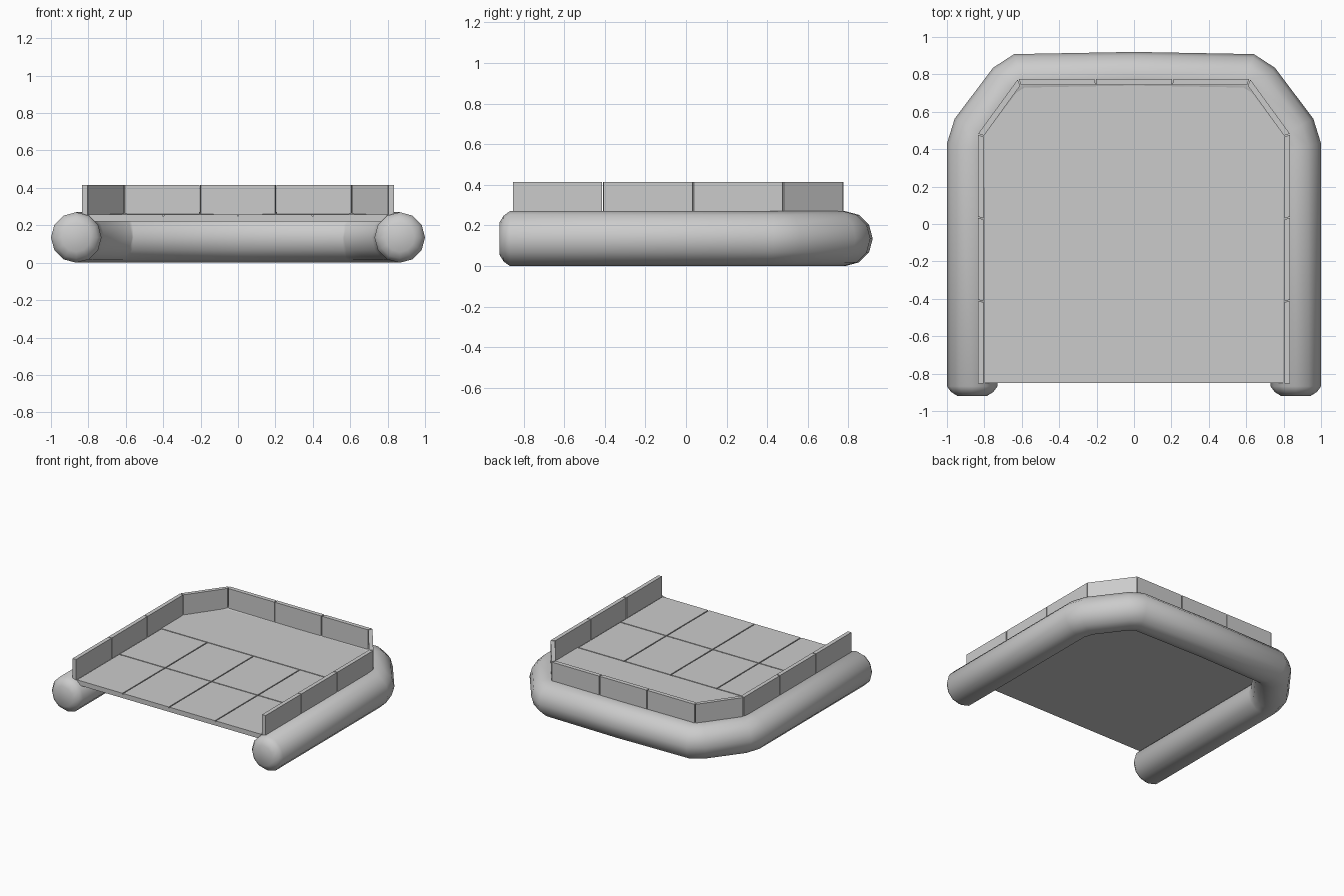
import bpy, bmesh, math
from mathutils import Vector

if "Cube" in bpy.data.objects:
    bpy.data.objects.remove(bpy.data.objects["Cube"])


def finish(name, bm, smooth=False):
    bmesh.ops.recalc_face_normals(bm, faces=bm.faces)
    me = bpy.data.meshes.new(name)
    bm.to_mesh(me)
    bm.free()
    ob = bpy.data.objects.new(name, me)
    bpy.context.collection.objects.link(ob)
    if smooth:
        bpy.ops.object.select_all(action='DESELECT')
        bpy.context.view_layer.objects.active = ob
        ob.select_set(True)
        bpy.ops.object.shade_smooth_by_angle(angle=math.radians(50))
    return ob


def prism(bm, pts, z0, z1):
    lo = [bm.verts.new((p[0], p[1], z0)) for p in pts]
    hi = [bm.verts.new((p[0], p[1], z1)) for p in pts]
    n = len(pts)
    bm.faces.new(lo[::-1])
    bm.faces.new(hi)
    for i in range(n):
        j = (i + 1) % n
        bm.faces.new((lo[i], lo[j], hi[j], hi[i]))


def mirrored(half):
    return half + [(-x, y) for x, y in reversed(half) if x]


# float tube: 12-sided section swept along a U path, with rounded ends
R, SIDES, ZC = 0.135, 12, 0.135
half = [(0.865, -0.92, 0.078), (0.865, -0.898, 0.113), (0.865, -0.868, R), (0.865, 0.41, R),
        (0.837, 0.50, R), (0.66, 0.735, R), (0.60, 0.774, R), (0, 0.785, R)]
path = half + [(-x, y, r) for x, y, r in reversed(half[:-1])]
bm = bmesh.new()
rings = []
for i, (x, y, r) in enumerate(path):
    p = Vector((x, y))
    dirs = []
    if i:
        dirs.append((p - Vector(path[i - 1][:2])).normalized())
    if i < len(path) - 1:
        dirs.append((Vector(path[i + 1][:2]) - p).normalized())
    t = sum(dirs, Vector((0, 0))).normalized()
    w = r / t.dot(dirs[0])
    ring = []
    for k in range(SIDES):
        a = 2 * math.pi * k / SIDES
        ring.append(bm.verts.new((x + t.y * w * math.cos(a), y - t.x * w * math.cos(a),
                                  ZC + r * math.sin(a))))
    rings.append(ring)
for a, b in zip(rings, rings[1:]):
    for k in range(SIDES):
        j = (k + 1) % SIDES
        bm.faces.new((a[k], a[j], b[j], b[k]))
bm.faces.new(rings[0])
bm.faces.new(rings[-1])
finish("float_tube", bm, True)

# deck slab under the panels
outer = mirrored([(0.835, -0.855), (0.835, 0.48), (0.62, 0.775)])
inner = mirrored([(0.804, -0.855), (0.804, 0.47), (0.607, 0.742)])
slab = mirrored([(0.82, -0.85), (0.82, 0.475), (0.613, 0.76)])
bm = bmesh.new()
prism(bm, slab, 0.22, 0.25)
finish("deck_slab", bm)

# deck panels with narrow gaps between them
G = 0.004
bm = bmesh.new()
for c in range(4):
    x0, x1 = -0.8 + 0.4 * c, -0.4 + 0.4 * c
    for y0, y1 in ((-0.855, -0.328), (-0.328, 0.193)):
        prism(bm, [(x0 + G, y0 + G), (x1 - G, y0 + G), (x1 - G, y1 - G), (x0 + G, y1 - G)],
              0.248, 0.258)
prism(bm, mirrored([(0.802, 0.193 + G), (0.802, 0.47), (0.605, 0.74)]), 0.248, 0.258)
finish("deck_panels", bm)

# low wall: separate upright panels following the deck edge
bm = bmesh.new()
for i, count in enumerate((3, 1, 3, 1, 3)):
    o0, o1 = Vector(outer[i]), Vector(outer[i + 1])
    n0, n1 = Vector(inner[i]), Vector(inner[i + 1])
    g = 0.0035 / (o1 - o0).length
    for k in range(count):
        a, b = k / count + g, (k + 1) / count - g
        prism(bm, [o0.lerp(o1, a), o0.lerp(o1, b), n0.lerp(n1, b), n0.lerp(n1, a)], 0.248, 0.415)
finish("wall_panels", bm)
